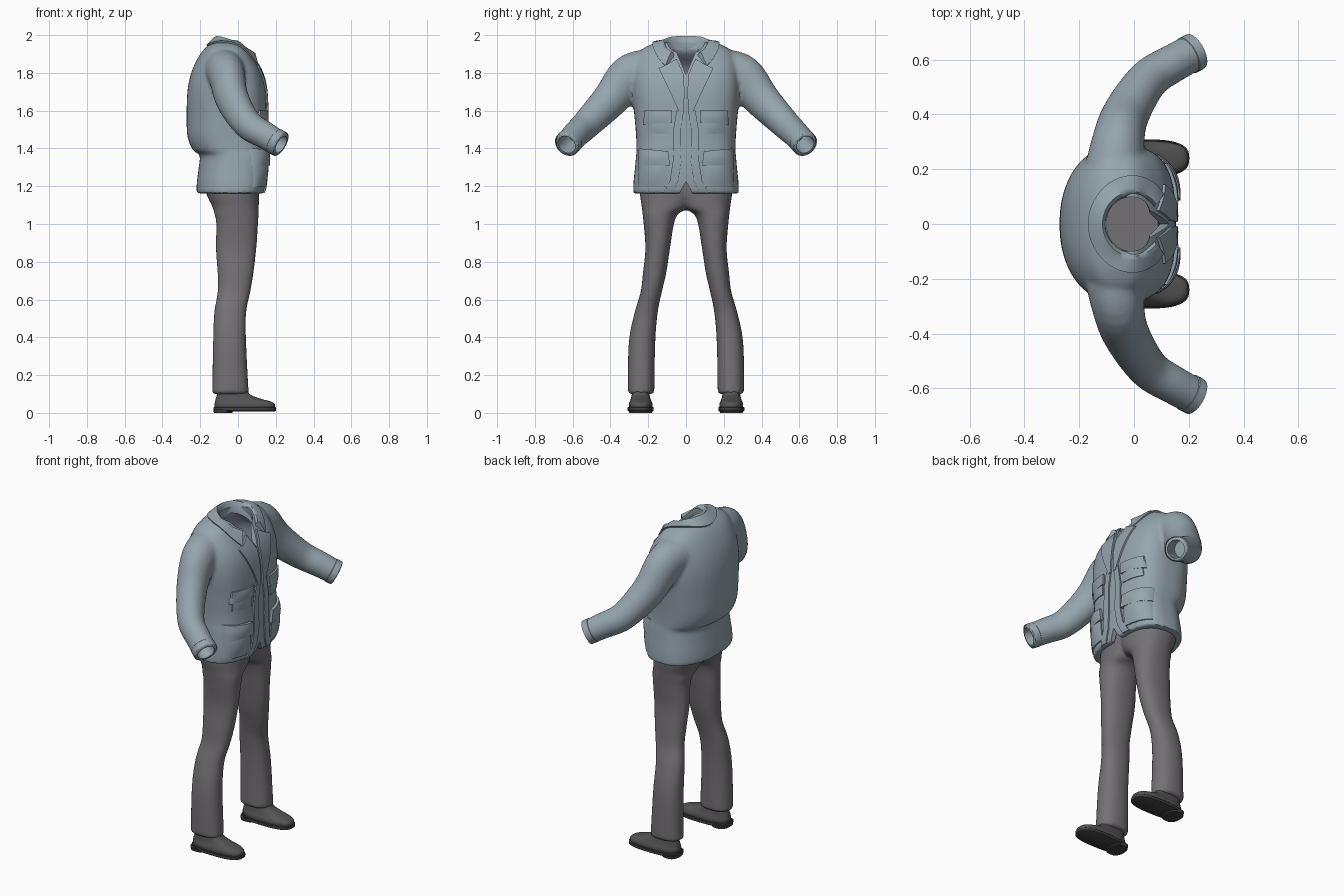
import bpy, bmesh, math
from mathutils import Vector
from mathutils.bvhtree import BVHTree

if "Cube" in bpy.data.objects:
    bpy.data.objects.remove(bpy.data.objects["Cube"])


def material(name, color):
    m = bpy.data.materials.new(name)
    m.use_nodes = True
    m.diffuse_color = (*color, 1)
    m.node_tree.nodes["Principled BSDF"].inputs["Base Color"].default_value = (*color, 1)
    return m


CLOTH = material("blue grey cloth", (0.30, 0.375, 0.42))
TROUSER = material("warm grey cloth", (0.175, 0.165, 0.175))
LEATHER = material("dark leather", (0.09, 0.087, 0.09))
RUBBER = material("sole rubber", (0.05, 0.049, 0.05))


def finish(name, bm, mat, recalc=True):
    if recalc:
        bmesh.ops.recalc_face_normals(bm, faces=bm.faces)
    me = bpy.data.meshes.new(name)
    bm.to_mesh(me)
    bm.free()
    ob = bpy.data.objects.new(name, me)
    bpy.context.collection.objects.link(ob)
    me.materials.append(mat)
    return ob


def smooth(ob, angle=40):
    bpy.ops.object.select_all(action='DESELECT')
    ob.select_set(True)
    bpy.context.view_layer.objects.active = ob
    bpy.ops.object.shade_smooth_by_angle(angle=math.radians(angle))


def bake(ob):
    dg = bpy.context.evaluated_depsgraph_get()
    me = bpy.data.meshes.new_from_object(ob.evaluated_get(dg))
    ob.modifiers.clear()
    ob.data = me


def spline(rows, steps=5):
    """Catmull-Rom through rows of equal length."""
    out = []
    for i in range(len(rows) - 1):
        a, b, c, d = (rows[max(0, min(len(rows) - 1, i + k))] for k in (-1, 0, 1, 2))
        for s in range(steps):
            t = s / steps
            out.append([q + t / 2 * (r - p + t * (2 * p - 5 * q + 4 * r - w + t * (3 * (q - r) + w - p)))
                        for p, q, r, w in zip(a, b, c, d)])
    return out + [list(rows[-1])]


def loft(bm, rings, caps=True):
    loops = [[bm.verts.new(p) for p in r] for r in rings]
    n = len(loops[0])
    for a, b in zip(loops, loops[1:]):
        for i in range(n):
            bm.faces.new((a[i], a[(i + 1) % n], b[(i + 1) % n], b[i]))
    if caps:
        bm.faces.new(loops[0][::-1])
        bm.faces.new(loops[-1])


def oval(z, xb, xf, y0, y1, back=2.25, front=2.25, n=48):
    """Level ring whose back and front halves can differ in squareness."""
    pts = []
    for i in range(n):
        c, s = math.cos(math.tau * i / n), math.sin(math.tau * i / n)
        e = front if c > 0 else back
        u = math.copysign(abs(c) ** (2 / e), c)
        v = math.copysign(abs(s) ** (2 / e), s)
        pts.append(((xb + xf) / 2 + u * (xf - xb) / 2, (y0 + y1) / 2 + v * (y1 - y0) / 2, z))
    return pts


def tube(rows, side, n=28):
    """Rings square to a path; each row is x, y, z, width radius, height radius."""
    rings = []
    path = [Vector((r[0], side * r[1], r[2])) for r in rows]
    for i, p in enumerate(path):
        t = path[min(i + 1, len(path) - 1)] - path[max(i - 1, 0)]
        u = t.cross((0, 0, 1)).normalized()
        v = u.cross(t).normalized()
        rings.append([p + rows[i][3] * math.cos(math.tau * k / n) * u
                      + rows[i][4] * math.sin(math.tau * k / n) * v for k in range(n)])
    return rings


def fuse(ob, voxel):
    m = ob.modifiers.new("fuse", 'REMESH')
    m.mode, m.voxel_size = 'VOXEL', voxel
    m = ob.modifiers.new("relax", 'SMOOTH')
    m.factor, m.iterations = 0.5, 4
    bake(ob)


def cut(ob, rings):
    bm = bmesh.new()
    loft(bm, rings)
    tool = finish("cutter", bm, CLOTH)
    tool.hide_render = True
    m = ob.modifiers.new("cut", 'BOOLEAN')
    m.operation, m.solver, m.object = 'DIFFERENCE', 'EXACT', tool
    bake(ob)
    bpy.data.objects.remove(tool)


# Jacket: body and both sleeves fused into one skin. Rows: z, back, front, half width
body = [(1.162, -.22, .138, .28), (1.22, -.218, .147, .278), (1.30, -.208, .153, .27),
        (1.365, -.203, .154, .264), (1.39, -.238, .154, .262), (1.46, -.267, .152, .264),
        (1.56, -.272, .152, .272), (1.70, -.268, .147, .285), (1.80, -.248, .125, .28),
        (1.88, -.212, .08, .26), (1.93, -.175, .04, .225), (1.96, -.135, .01, .16)]
arm = [(-.07, .20, 1.815, .11, .112), (-.058, .30, 1.78, .096, .114), (-.03, .40, 1.66, .086, .098),
       (.05, .525, 1.53, .075, .08), (.14, .585, 1.472, .07, .073), (.228, .632, 1.42, .068, .068)]
bm = bmesh.new()
loft(bm, [oval(z, b, f, -w, w, 2.2, 3.1) for z, b, f, w in spline(body)])
for s in (1, -1):
    loft(bm, tube(spline(arm), s))
jacket = finish("jacket", bm, CLOTH)
fuse(jacket, 0.011)
skin = BVHTree.FromObject(jacket, bpy.context.evaluated_depsgraph_get())

# Hollow inside, neck opening, front gaps and cuff openings
cavity = [(1.10, -.19, .11, .25), (1.35, -.178, .122, .238), (1.50, -.23, .125, .24),
          (1.70, -.23, .12, .25), (1.82, -.20, .085, .22), (1.89, -.125, .06, .13),
          (1.94, -.10, .07, .10), (2.10, -.10, .07, .10)]
cut(jacket, [oval(z, b, f, -w, w) for z, b, f, w in spline(cavity, 3)])
cut(jacket, [[(x, 0, 1.79), (x, .12, 2.08), (x, -.12, 2.08)] for x in (.02, .4)])
cut(jacket, [[(x, 0, 1.225), (x, .07, 1.10), (x, -.07, 1.10)] for x in (.02, .4)])
wrist, fore = Vector(arm[-1][:3]), Vector(arm[-2][:3])
along = (wrist - fore).normalized()
for s in (1, -1):
    cut(jacket, tube([(*(wrist + along * d), .05, .05) for d in (-.12, -.04, .05)], s))
smooth(jacket)

# Cuff bands
bm = bmesh.new()
for s in (1, -1):
    loft(bm, tube([(*(wrist + along * d), r, r) for d, r in ((-.045, .066), (-.04, .071), (-.005, .07))], s),
         caps=False)
smooth(finish("cuff_bands", bm, CLOTH))

# Collar: a folded section swept round the neck, resting on the shoulders and chest
bm = bmesh.new()
loops = []
for i in range(41):
    a = math.pi + (i / 20 - 1) * math.radians(142)
    c, s = math.cos(a), math.sin(a)
    f = (1 + c) / 2
    top = 1.995 - .10 * f ** 1.6
    reach = .163 - .02 * f
    line = []
    for rx, ry, z, gap in ((.098, .10, top - .07, None), (.10, .105, top - .012, None),
                           (.11, .118, top, .012), (.124, .134, top - .008, .014),
                           (reach, .178, 1.8, .012), (reach - .01, .168, 1.8, -.012)):
        x, y = rx * c - .005, ry * s
        hit = skin.ray_cast(Vector((x, y, 3)), Vector((0, 0, -1)))[0]
        if gap and hit:
            z = max(z, hit.z + gap)
        line.append(bm.verts.new((x, y, z)))
    loops.append(line)
for a, b in zip(loops, loops[1:]):
    for i in range(6):
        bm.faces.new((a[i], a[(i + 1) % 6], b[(i + 1) % 6], b[i]))
bm.faces.new(loops[0])
bm.faces.new(loops[-1][::-1])
smooth(finish("collar", bm, CLOTH), 60)


def patch(name, inner, outer, lift, puff=0, n=5, m=8):
    """Raised cloth piece laid on the jacket front between two (y, z) edges, mirrored."""
    rows = []
    for k in range(len(inner) - 1):
        for s in range(n):
            rows.append([[p + (q - p) * s / n for p, q in zip(e[k], e[k + 1])] for e in (inner, outer)])
    rows.append([inner[-1], outer[-1]])
    last = len(rows) - 1
    bm = bmesh.new()
    for side in (1, -1):
        grid = []
        for i in range(-1, last + 2):
            r = max(0, min(last, i))
            line = []
            for j in range(-1, m + 2):
                t = max(0, min(m, j)) / m
                y, z = (p + (q - p) * t for p, q in zip(*rows[r]))
                hit = skin.ray_cast(Vector((1, side * y, z)), Vector((-1, 0, 0)))[0]
                rim = i in (-1, last + 1) or j in (-1, m + 1)
                swell = lift + puff * math.sin(math.pi * t) * math.sin(math.pi * r / last)
                x = (hit.x if hit else .03) + (-.008 if rim else swell)
                line.append(bm.verts.new((x, side * y, z)))
            grid.append(line)
        for g, h in zip(grid, grid[1:]):
            for j in range(len(g) - 1):
                bm.faces.new((g[j], h[j], h[j + 1], g[j + 1])[::side])
    smooth(finish(name, bm, CLOTH, False), 50)


# Lapels, front edges and pockets
patch("lapels", [(.05, 1.875), (.012, 1.79), (.008, 1.70), (.012, 1.58)],
      [(.10, 1.845), (.145, 1.825), (.085, 1.70), (.03, 1.58)], .01)
patch("front_edges", [(.012, 1.60), (.03, 1.48), (.025, 1.33), (.04, 1.23), (.07, 1.165)],
      [(.05, 1.60), (.07, 1.48), (.07, 1.33), (.085, 1.23), (.12, 1.165)], .008)
patch("chest_pockets", [(.085, 1.57), (.085, 1.475)], [(.21, 1.57), (.215, 1.48)], .005, .007)
patch("chest_flaps", [(.075, 1.60), (.075, 1.535)], [(.22, 1.60), (.228, 1.525)], .011, .005)
patch("hip_pockets", [(.10, 1.37), (.095, 1.195)], [(.25, 1.37), (.255, 1.195)], .008, .012)
patch("hip_flaps", [(.095, 1.385), (.085, 1.31)], [(.25, 1.40), (.255, 1.31)], .018, .006)

# Trousers: two legs fused at the hips. Rows: z, back, front, inner, outer
leg = [(.10, -.137, .057, .168, .308), (.37, -.132, .043, .163, .303), (.53, -.126, .043, .15, .272),
       (.64, -.108, .065, .128, .24), (.74, -.108, .082, .105, .228), (.87, -.117, .097, .085, .215),
       (1.0, -.115, .106, .064, .224), (1.055, -.125, .109, .04, .23), (1.09, -.135, .11, -.02, .234),
       (1.18, -.172, .11, -.08, .245), (1.32, -.172, .10, -.10, .236)]
bm = bmesh.new()
for s in (1, -1):
    loft(bm, [oval(z, b, f, s * i, s * o) for z, b, f, i, o in spline(leg)])
trousers = finish("trousers", bm, TROUSER)
fuse(trousers, 0.011)
smooth(trousers)

# Shoes: rounded uppers, welted soles and heels
upper = [(.025, -.122, .195, .062), (.045, -.125, .196, .063), (.06, -.122, .175, .058),
         (.075, -.118, .12, .052), (.10, -.11, .06, .047), (.14, -.10, .045, .045)]
sole = [(.008, -.125, .195, .064), (.012, -.13, .202, .069), (.028, -.13, .202, .069),
        (.031, -.127, .198, .066)]
heel = [(0, -.128, -.03, .06), (.02, -.13, -.03, .064)]
for name, rows, mat in (("shoe_uppers", spline(upper, 3), LEATHER), ("shoe_soles", sole, RUBBER),
                        ("shoe_heels", heel, RUBBER)):
    bm = bmesh.new()
    for s in (1, -1):
        loft(bm, [oval(z, b, f, s * .24 - w, s * .24 + w, 2.6, 2.8) for z, b, f, w in rows])
    smooth(finish(name, bm, mat))
